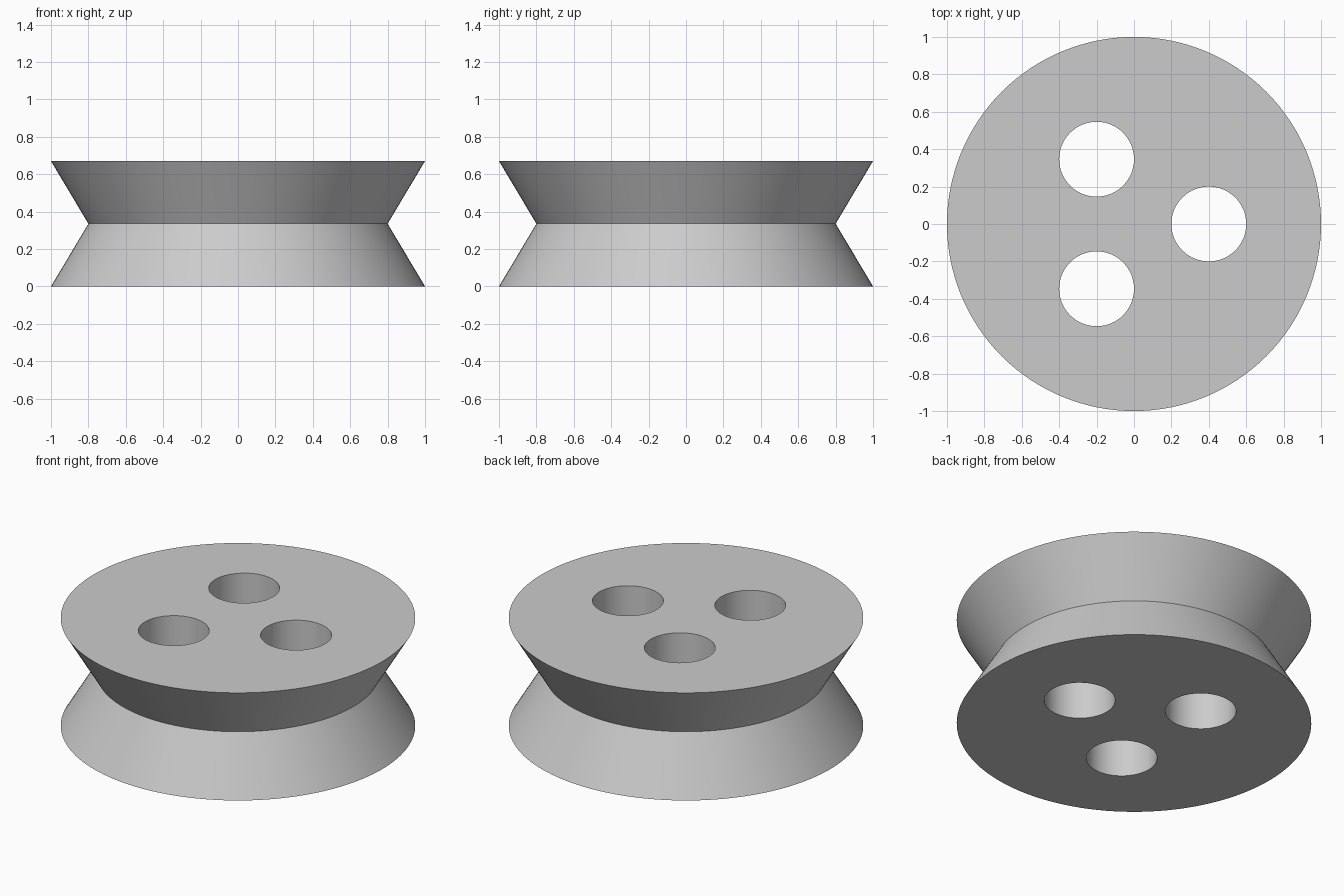
import bpy, bmesh, math

if "Cube" in bpy.data.objects:
    bpy.data.objects.remove(bpy.data.objects["Cube"])

HEIGHT, WAIST_R, RIM_R = 0.67, 0.8, 1.0
HOLE_R, HOLE_DIST = 0.2, 0.4

grey = bpy.data.materials.new("light_grey")
grey.diffuse_color = (0.6, 0.6, 0.6, 1)
grey.use_nodes = True
grey.node_tree.nodes["Principled BSDF"].inputs["Base Color"].default_value = grey.diffuse_color


def lathe_solid(name, profile, segments, centre=(0, 0)):
    """Closed solid of revolution from (radius, z) points, bottom to top."""
    bm = bmesh.new()
    rings = []
    for r, z in profile:
        rings.append([bm.verts.new((centre[0] + r * math.cos(2 * math.pi * i / segments),
                                    centre[1] + r * math.sin(2 * math.pi * i / segments), z))
                      for i in range(segments)])
    for low, high in zip(rings, rings[1:]):
        for i in range(segments):
            j = (i + 1) % segments
            bm.faces.new((low[i], low[j], high[j], high[i]))
    bm.faces.new(rings[0][::-1])
    bm.faces.new(rings[-1])
    mesh = bpy.data.meshes.new(name)
    bm.to_mesh(mesh)
    bm.free()
    mesh.materials.append(grey)
    obj = bpy.data.objects.new(name, mesh)
    bpy.context.collection.objects.link(obj)
    return obj


# Pulley body with a V-shaped groove around the side
body = lathe_solid("grooved_wheel",
                   [(RIM_R, 0), (WAIST_R, HEIGHT / 2), (RIM_R, HEIGHT)], 128)
bpy.context.view_layer.objects.active = body
body.select_set(True)

# Three through holes, evenly spaced around the axis
for k in range(3):
    a = k * 2 * math.pi / 3
    cutter = lathe_solid("hole_cutter", [(HOLE_R, -0.2), (HOLE_R, HEIGHT + 0.2)], 64,
                         (HOLE_DIST * math.cos(a), HOLE_DIST * math.sin(a)))
    cutter.hide_render = True
    mod = body.modifiers.new("hole", 'BOOLEAN')
    mod.operation = 'DIFFERENCE'
    mod.solver = 'EXACT'
    mod.object = cutter
    bpy.ops.object.modifier_apply(modifier=mod.name)
    bpy.data.objects.remove(cutter, do_unlink=True)

# Smooth curved walls, crisp rims
bpy.ops.object.shade_smooth_by_angle(angle=math.radians(30))
